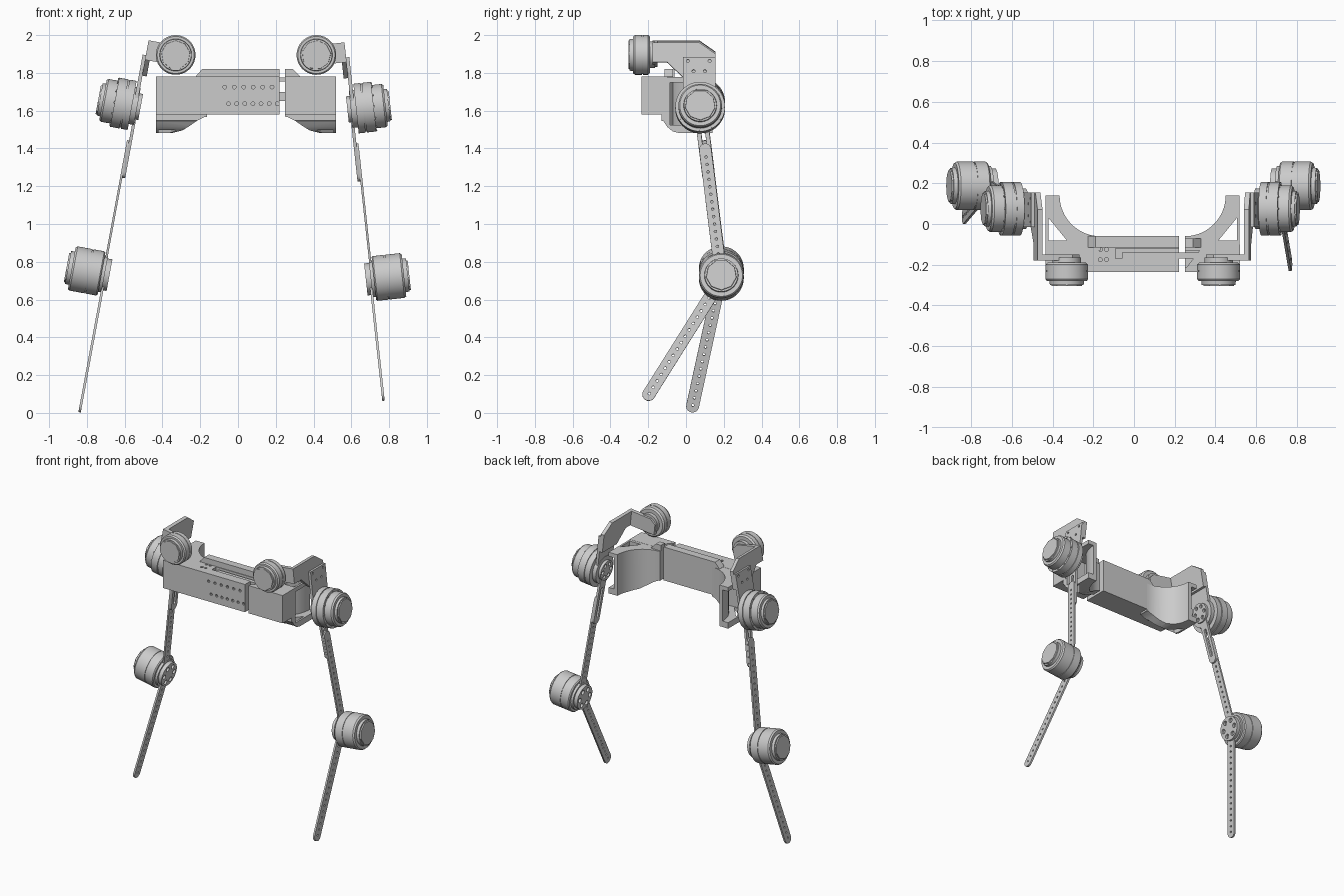
import bpy, bmesh
from math import radians, sin, cos, pi
from mathutils import Matrix, Vector

if "Cube" in bpy.data.objects:
    bpy.data.objects.remove(bpy.data.objects["Cube"])

ID = Matrix.Identity(4)

def make(name, bm, M=ID):
    bmesh.ops.transform(bm, matrix=M, verts=bm.verts)
    bmesh.ops.recalc_face_normals(bm, faces=bm.faces)
    me = bpy.data.meshes.new(name)
    bm.to_mesh(me)
    bm.free()
    ob = bpy.data.objects.new(name, me)
    bpy.context.collection.objects.link(ob)
    return ob

def add_prism(bm, pts, axis, lo, hi):
    """Extrude a 2D outline along an axis (x: pts are y,z; y: x,z; z: x,y)."""
    put = {'x': lambda a, b, t: (t, a, b), 'y': lambda a, b, t: (a, t, b),
           'z': lambda a, b, t: (a, b, t)}[axis]
    A = [bm.verts.new(put(a, b, lo)) for a, b in pts]
    B = [bm.verts.new(put(a, b, hi)) for a, b in pts]
    bm.faces.new(A)
    bm.faces.new(B)
    for i in range(len(pts)):
        j = (i + 1) % len(pts)
        bm.faces.new((A[i], A[j], B[j], B[i]))

def prism(name, pts, axis, lo, hi, M=ID):
    bm = bmesh.new()
    add_prism(bm, pts, axis, lo, hi)
    return make(name, bm, M)

def rect(a0, a1, b0, b1):
    return [(a0, b0), (a1, b0), (a1, b1), (a0, b1)]

def disc(c, r, n=12):
    return [(c[0] + r * cos(2 * pi * i / n), c[1] + r * sin(2 * pi * i / n)) for i in range(n)]

def holes(centres, r, axis, lo, hi, M=ID, n=10):
    bm = bmesh.new()
    for c in centres:
        add_prism(bm, disc(c, r, n), axis, lo, hi)
    return make("hole_cutter", bm, M)

def cut(ob, *cutters):
    for c in cutters:
        c.hide_render = True
        m = ob.modifiers.new("cut", 'BOOLEAN')
        m.object, m.operation, m.solver = c, 'DIFFERENCE', 'EXACT'
        bpy.context.view_layer.objects.active = ob
        bpy.ops.object.modifier_apply(modifier=m.name)
        bpy.data.objects.remove(c)
    return ob

def turned(name, profile, M, n=48):
    """Lathe (position, radius) pairs around local z."""
    bm = bmesh.new()
    rings = [[bm.verts.new((x, y, t)) for x, y in disc((0, 0), r, n)] for t, r in profile]
    bm.faces.new(rings[0])
    bm.faces.new(rings[-1])
    for a, b in zip(rings, rings[1:]):
        for i in range(n):
            j = (i + 1) % n
            bm.faces.new((a[i], a[j], b[j], b[i]))
    return make(name, bm, M)

def stadium(p, q, w, n=10):
    p, q = Vector(p), Vector(q)
    d = (q - p).normalized()
    s = Vector((-d.y, d.x))
    out = []
    for c, e in ((q, 1), (p, -1)):
        for i in range(n + 1):
            t = pi * i / n
            out.append(tuple(c + (s * cos(t) + d * sin(t)) * e * w / 2))
    return out

def strap(name, p, q, w, lo, hi, M, first=0.04):
    """Flat round-ended link with a row of small holes."""
    ob = prism(name, stadium(p, q, w), 'x', lo, hi, M)
    p, q = Vector(p), Vector(q)
    L = (q - p).length
    c = [p + (q - p) * (t / L) for t in [first + .04 * i for i in range(int((L - first) / .04) + 1)]]
    return cut(ob, holes(c, .007, 'x', lo - .02, hi + .02, M, 8))

# ---- hip frame ----
CX = 0.0425                                   # frame symmetry plane
bar = prism("front_beam", rect(-.435, .22, 1.58, 1.78), 'y', -.235, -.10)
cut(bar, prism("slot", rect(-.09, .3, -.17, -.12), 'z', 1.70, 1.9),
    holes([(-.07 + .05 * i, 1.725) for i in range(6)] + [(-.05 + .043 * i, 1.637) for i in range(7)],
          .010, 'y', -.3, -.21),
    holes([(x, y) for x in (-.165, -.135) for y in (-.175, -.125)], .010, 'z', 1.75, 1.9))
end = prism("front_beam_end", rect(.25, .52, 1.58, 1.78), 'y', -.235, -.10)
cut(end, prism("trough", [(.2, -.21), (.26, -.21), (.33, -.12), (.2, -.12)], 'z', 1.66, 1.9))
prism("rear_rail", [(-.21, 1.58), (.22, 1.58), (.22, 1.82), (-.19, 1.82), (-.225, 1.78)], 'y', -.115, -.06)
prism("rear_rail_end", [(.25, 1.58), (.33, 1.58), (.33, 1.78), (.29, 1.82), (.25, 1.82)], 'y', -.115, -.07)
for i, (z0, z1) in enumerate(((1.65, 1.70), (1.755, 1.775))):
    prism("width_slider_%d" % i, rect(-.06, .32, z0, z1), 'y', -.17, -.14)

# curved hip wings, each a C-shaped shell
arc = lambda r, a0, a1: [(.25 + r * cos(t), .14 + r * sin(t))
                         for t in [radians(a0 + (a1 - a0) * i / 16) for i in range(17)]]
for s, side in ((1, "right"), (-1, "left")):
    M = ID if s > 0 else Matrix.Translation((2 * CX, 0, 0)) @ Matrix.Scale(-1, 4, (1, 0, 0))
    wing = prism("hip_wing_" + side, [(.25, -.13), (.519, -.13), (.519, .14)] + arc(.2, 0, -90),
                 'z', 1.40, 1.779, M)
    cut(wing,
        prism("under", [(.1, 1.3), (.7, 1.3), (.7, 1.48), (.43, 1.483), (.38, 1.495), (.34, 1.52),
                        (.30, 1.548), (.26, 1.567), (.1, 1.58)], 'y', -.3, .3, M),
        prism("under_front", [(-.3, 1.3), (-.03, 1.3), (-.03, 1.48), (-.07, 1.49), (-.10, 1.515),
                              (-.12, 1.545), (-.3, 1.575)], 'x', .1, .7, M),
        prism("pocket", [(.6, .3), (.475, .3)] + [p for p in arc(.225, 0, -90) if p[1] > -.07]
              + [(.36, -.085), (.6, -.085)], 'z', 1.525, 1.75, M),
        prism("window", [(.505, .03), (.505, -.08), (.415, -.08)], 'z', 1.3, 1.9, M))

# ---- legs ----
HIP_Y, HIP_Z = .075, -.305                     # leg-swing motor, relative to the upper motor
KNEE = (.187, -1.21)
ALONG_X = Matrix.Rotation(pi / 2, 4, 'Y')
TO_FRONT = Matrix.Rotation(pi / 2, 4, 'X')
for s, side, hx, tilt, bend in ((1, "right", .415, 6.2, 32), (-1, "left", -.33, 10.5, 12.1)):
    M = (Matrix.Translation((hx, 0, 1.895)) @ Matrix.Rotation(radians(-s * tilt), 4, 'Y')
         @ Matrix.Scale(s, 4, (1, 0, 0)))
    # upper motor, facing forward
    turned("upper_motor_" + side, [(.165, .07), (.19, .07), (.19, .095), (.2, .105), (.228, .105),
           (.228, .102), (.232, .102), (.232, .105), (.27, .105), (.28, .098), (.28, .085),
           (.30, .083)], M @ TO_FRONT)
    turned("upper_motor_cap_" + side, [(.295, .078), (.305, .076)], M @ TO_FRONT, 9)
    # bracket from the upper motor round to the side
    prism("bracket_foot_" + side, [(-.06, -.055), (.155, -.055), (.155, .05), (-.02, .05), (-.06, .02)],
          'y', -.178, -.15, M)
    prism("bracket_arm_" + side, [(-.178, .05), (.07, .05), (.155, -.01), (.155, -.14), (-.01, -.14),
          (-.10, -.055), (-.178, -.055)], 'x', .13, .155, M)
    mount = prism("motor_mount_" + side, [(-.015, -.03), (.155, -.03), (.155, -.33), (.12, -.39),
                  (.03, -.39), (-.015, -.33)], 'x', .153, .172, M)
    cut(mount, holes([(.04, -.105), (.1, -.105), (.01, -.05), (.125, -.05)], .008, 'x', .1, .3, M))
    # leg-swing motor
    T = M @ Matrix.Translation((0, HIP_Y, HIP_Z)) @ ALONG_X
    turned("hip_motor_" + side, [(.15, .10), (.178, .10), (.178, .132), (.215, .132), (.215, .126),
           (.222, .126), (.222, .132), (.272, .132), (.272, .115), (.325, .115), (.335, .108),
           (.335, .088), (.352, .086)], T)
    turned("hip_motor_cap_" + side, [(.345, .082), (.36, .08)], T, 9)
    # knee motor
    T = M @ Matrix.Translation((0, *KNEE)) @ ALONG_X
    turned("knee_motor_" + side, [(.158, .098), (.175, .098), (.175, .113), (.182, .119), (.24, .119),
           (.24, .115), (.245, .115), (.245, .119), (.325, .119), (.335, .112), (.335, .09),
           (.355, .088)], T)
    turned("knee_motor_cap_" + side, [(.35, .083), (.363, .08)], T, 9)
    # inner hub discs with ring of holes
    for nm, c, r in (("hip_hub_", (HIP_Y, HIP_Z), .07), ("knee_hub_", KNEE, .085)):
        hub = prism(nm + side, disc(c, r, 40), 'x', .132, .16, M)
        cut(hub, holes(disc(c, r * .66, 6), r * .19, 'x', .1, .15, M, 16))
    # bolts round the hip motor face
    bm = bmesh.new()
    for c in disc((HIP_Y, HIP_Z), .123, 12):
        add_prism(bm, disc(c, .006, 8), 'x', .265, .277)
    make("hip_bolts_" + side, bm, M)
    # thigh: slotted upper link and adjustable strap
    line = lambda t: (HIP_Y + (KNEE[0] - HIP_Y) * t, HIP_Z + (KNEE[1] - HIP_Z) * t)
    upper = prism("thigh_upper_link_" + side, stadium(line(0), line(.39), .066), 'x', .144, .160, M)
    cut(upper, prism("slot", stadium(line(.15), line(.36), .022), 'x', .1, .2, M))
    strap("thigh_strap_" + side, line(.24), KNEE, .064, .159, .171, M)
    # shank
    b = radians(bend)
    foot = (KNEE[0] - .725 * sin(b), KNEE[1] - .725 * cos(b))
    strap("shank_strap_" + side, KNEE, foot, .068, .149, .162, M, .12)

# smooth round parts, keep edges sharp
bpy.ops.object.select_all(action='DESELECT')
for ob in bpy.context.collection.objects:
    ob.select_set(True)
    bpy.context.view_layer.objects.active = ob
bpy.ops.object.shade_smooth_by_angle(angle=radians(30))
